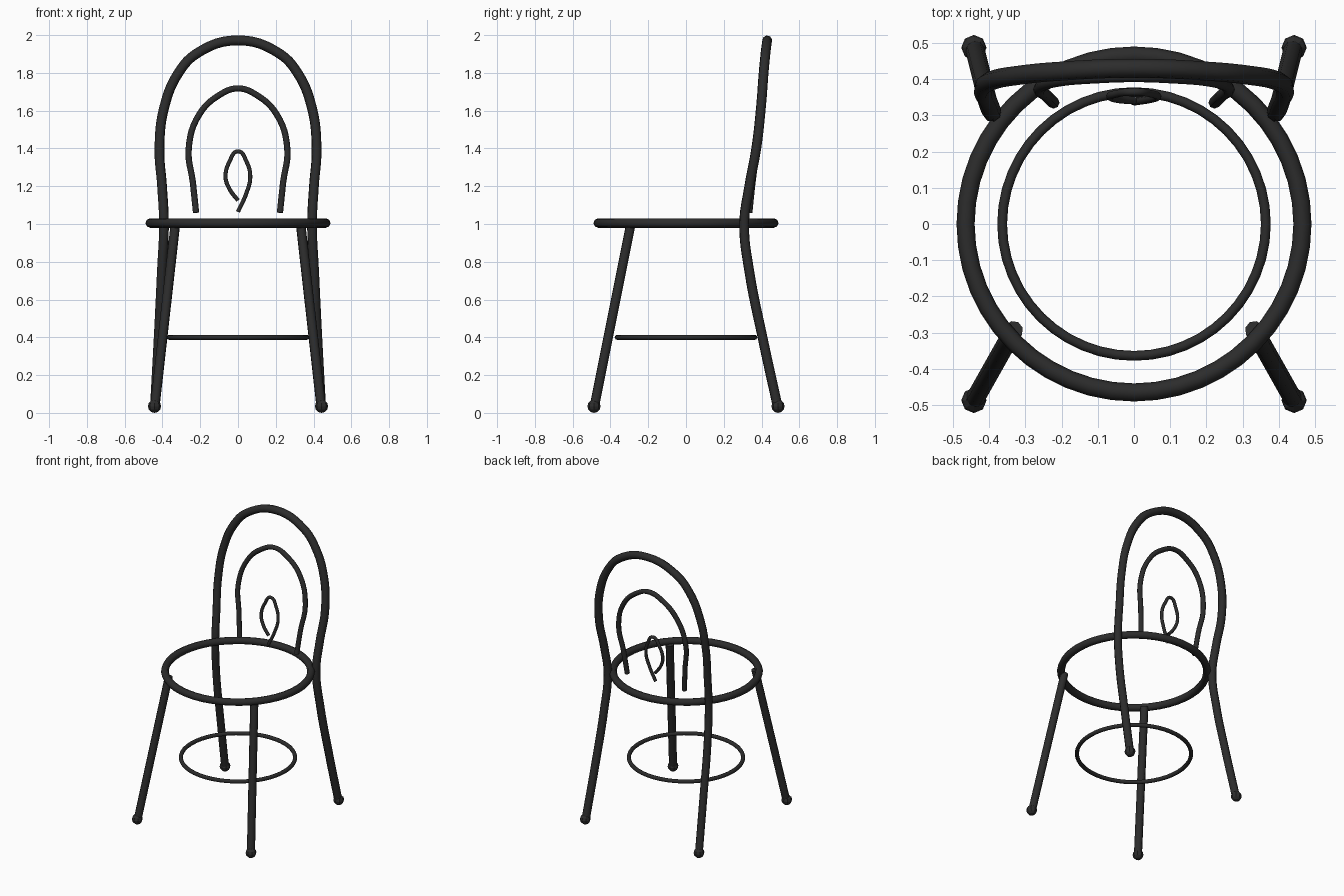
import bpy
import math

if "Cube" in bpy.data.objects:
    bpy.data.objects.remove(bpy.data.objects["Cube"])

metal = bpy.data.materials.new("dark_metal")
metal.diffuse_color = (0.025, 0.025, 0.025, 1)
metal.use_nodes = True
metal.node_tree.nodes["Principled BSDF"].inputs["Base Color"].default_value = metal.diffuse_color


def tube(name, points, radius, steps=6):
    """Round bar swept along a smooth path, as a mesh."""
    cu = bpy.data.curves.new(name + "_path", 'CURVE')
    cu.dimensions = '3D'
    cu.bevel_depth = radius
    cu.bevel_resolution = 2
    cu.resolution_u = steps
    cu.use_fill_caps = True
    sp = cu.splines.new('BEZIER')
    sp.bezier_points.add(len(points) - 1)
    for bp, p in zip(sp.bezier_points, points):
        bp.co = p
        bp.handle_left_type = bp.handle_right_type = 'AUTO'
    tmp = bpy.data.objects.new(name + "_path", cu)
    bpy.context.collection.objects.link(tmp)
    dg = bpy.context.evaluated_depsgraph_get()
    me = bpy.data.meshes.new_from_object(tmp.evaluated_get(dg))
    bpy.data.objects.remove(tmp)
    me.name = name
    me.materials.clear()
    me.materials.append(metal)
    ob = bpy.data.objects.new(name, me)
    bpy.context.collection.objects.link(ob)
    smooth(ob)
    return ob


def smooth(ob):
    bpy.ops.object.select_all(action='DESELECT')
    ob.select_set(True)
    bpy.context.view_layer.objects.active = ob
    bpy.ops.object.shade_smooth_by_angle(angle=math.radians(60))


def ring(name, major, minor, z):
    bpy.ops.mesh.primitive_torus_add(major_radius=major, minor_radius=minor,
                                     major_segments=48, minor_segments=8,
                                     location=(0, 0, z))
    ob = bpy.context.object
    ob.name = name
    ob.data.materials.append(metal)
    smooth(ob)


def arch(half):
    """Mirror a left half path, whose last point lies on the centre line."""
    return half + [(-x, y, z) for x, y, z in reversed(half[:-1])]


# Seat hoop and lower brace hoop
ring("seat_ring", 0.465, 0.025, 1.005)
ring("brace_ring", 0.364, 0.0135, 0.40)

# Rear legs and backrest bent from one bar
tube("back_frame", arch([
    (-0.44, 0.485, 0.035), (-0.42, 0.405, 0.40), (-0.403, 0.335, 0.75),
    (-0.392, 0.308, 1.00), (-0.402, 0.335, 1.20), (-0.416, 0.372, 1.40),
    (-0.390, 0.397, 1.62), (-0.315, 0.411, 1.80), (-0.215, 0.421, 1.905),
    (0, 0.43, 1.972)]), 0.0265)

# Inner arch of the backrest
tube("inner_arch", arch([
    (-0.222, 0.335, 1.06), (-0.239, 0.352, 1.22), (-0.261, 0.375, 1.40),
    (-0.205, 0.396, 1.58), (-0.095, 0.405, 1.685), (0, 0.408, 1.718)]), 0.0165)

# Small leaf loop in the middle
tube("leaf_loop", [
    (0, 0.338, 1.065), (0.045, 0.345, 1.165), (0.065, 0.352, 1.25),
    (0.045, 0.36, 1.33), (0, 0.365, 1.385), (-0.045, 0.36, 1.33),
    (-0.066, 0.352, 1.25), (-0.045, 0.345, 1.185), (0, 0.341, 1.125)], 0.011)

for side, s in (("left", -1), ("right", 1)):
    # Straight front leg
    tube("front_leg_" + side,
         [(s * 0.44, -0.485, 0.035), (s * 0.332, -0.293, 0.995)], 0.026, 1)
    # Faceted ball feet
    for end, y in (("front", -0.487), ("back", 0.487)):
        bpy.ops.mesh.primitive_uv_sphere_add(segments=8, ring_count=6,
                                             radius=0.035,
                                             location=(s * 0.442, y, 0.035))
        foot = bpy.context.object
        foot.name = f"{end}_foot_{side}"
        foot.data.materials.append(metal)
